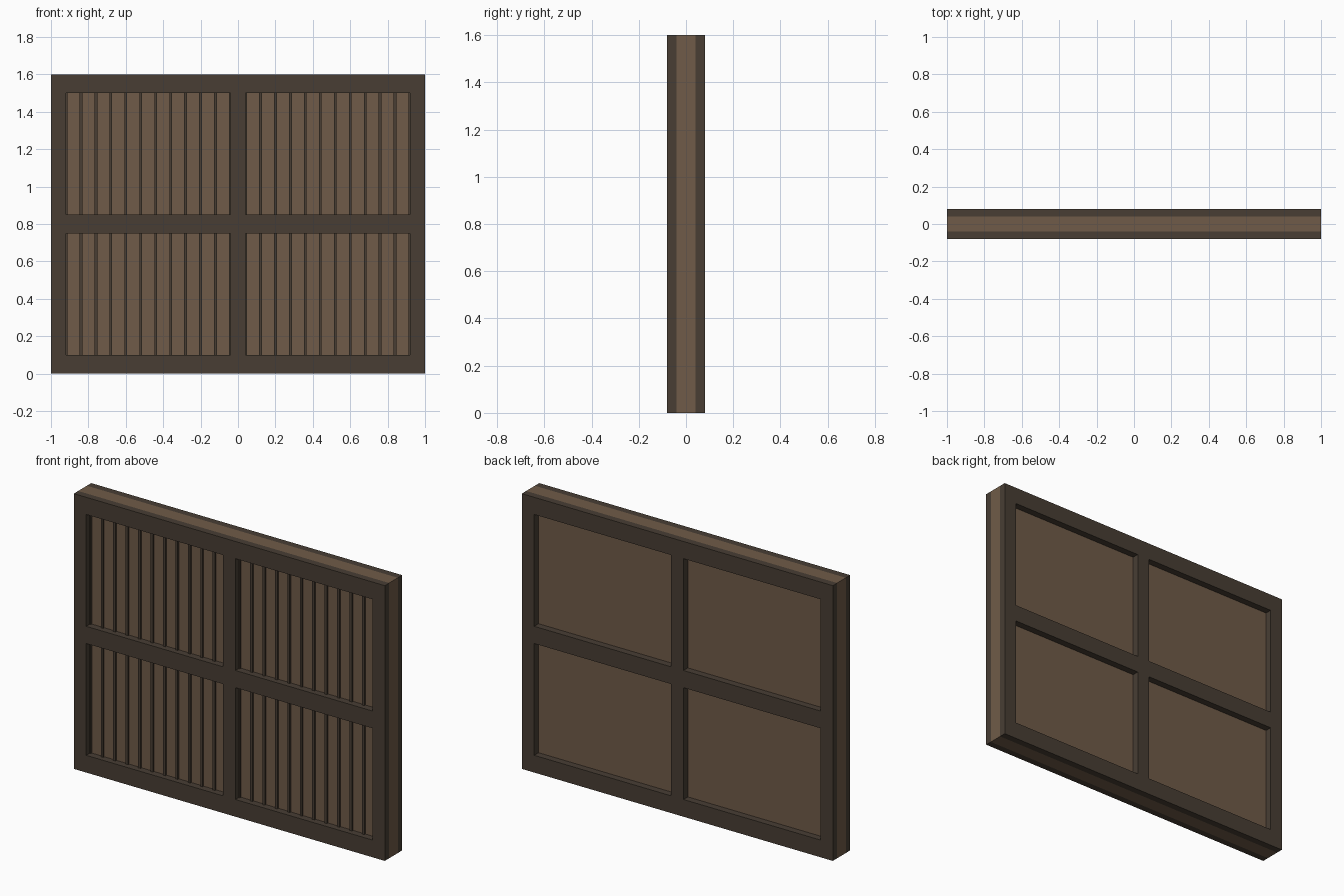
import bpy, bmesh
from mathutils import Matrix, Vector

if "Cube" in bpy.data.objects:
    bpy.data.objects.remove(bpy.data.objects["Cube"])

def material(name, rgb):
    m = bpy.data.materials.new(name)
    m.diffuse_color = (*rgb, 1)
    m.use_nodes = True
    m.node_tree.nodes["Principled BSDF"].inputs["Base Color"].default_value = m.diffuse_color
    return m

LIGHT = material("light_wood", (0.162, 0.105, 0.065))
DARK = material("dark_wood", (0.065, 0.048, 0.034))

def new_object(name, bm, mat):
    me = bpy.data.meshes.new(name)
    bm.to_mesh(me)
    bm.free()
    me.materials.append(mat)
    ob = bpy.data.objects.new(name, me)
    bpy.context.collection.objects.link(ob)
    return ob

def add_box(bm, x0, x1, y0, y1, z0, z1):
    centre = Vector((x0 + x1, y0 + y1, z0 + z1)) / 2
    size = Matrix.Diagonal((x1 - x0, y1 - y0, z1 - z0, 1))
    bmesh.ops.create_cube(bm, size=1, matrix=Matrix.Translation(centre) @ size)

# Solid panel through the middle, reaching the outer edges
bm = bmesh.new()
add_box(bm, -1, 1, -0.04, 0.04, 0, 1.6)
new_object("wall_panel", bm, LIGHT)

# Frame lattice extruded from a grid with four openings left out
def frame(name, y0, y1):
    xs = [-1, -0.92, -0.04, 0.04, 0.92, 1]
    zs = [0, 0.1, 0.75, 0.85, 1.5, 1.6]
    bm = bmesh.new()
    grid = [[bm.verts.new((x, y0, z)) for z in zs] for x in xs]
    for i in range(5):
        for k in range(5):
            if not (i % 2 and k % 2):
                bm.faces.new((grid[i][k], grid[i + 1][k],
                              grid[i + 1][k + 1], grid[i][k + 1]))
    ext = bmesh.ops.extrude_face_region(bm, geom=bm.faces[:], use_keep_orig=True)
    moved = [v for v in ext["geom"] if isinstance(v, bmesh.types.BMVert)]
    bmesh.ops.translate(bm, verts=moved, vec=(0, y1 - y0, 0))
    bmesh.ops.recalc_face_normals(bm, faces=bm.faces[:])
    bmesh.ops.dissolve_limit(bm, angle_limit=0.01, verts=bm.verts[:], edges=bm.edges[:])
    new_object(name, bm, DARK)

frame("front_frame", -0.08, -0.04)
frame("back_frame", 0.04, 0.08)

# Thin vertical battens on the front of each opening
bm = bmesh.new()
for z0, z1 in ((0.1, 0.75), (0.85, 1.5)):
    for k in range(24):
        x = -0.92 + 0.08 * k
        add_box(bm, x - 0.0075, x + 0.0075, -0.05, -0.035, z0, z1)
new_object("front_battens", bm, DARK)
